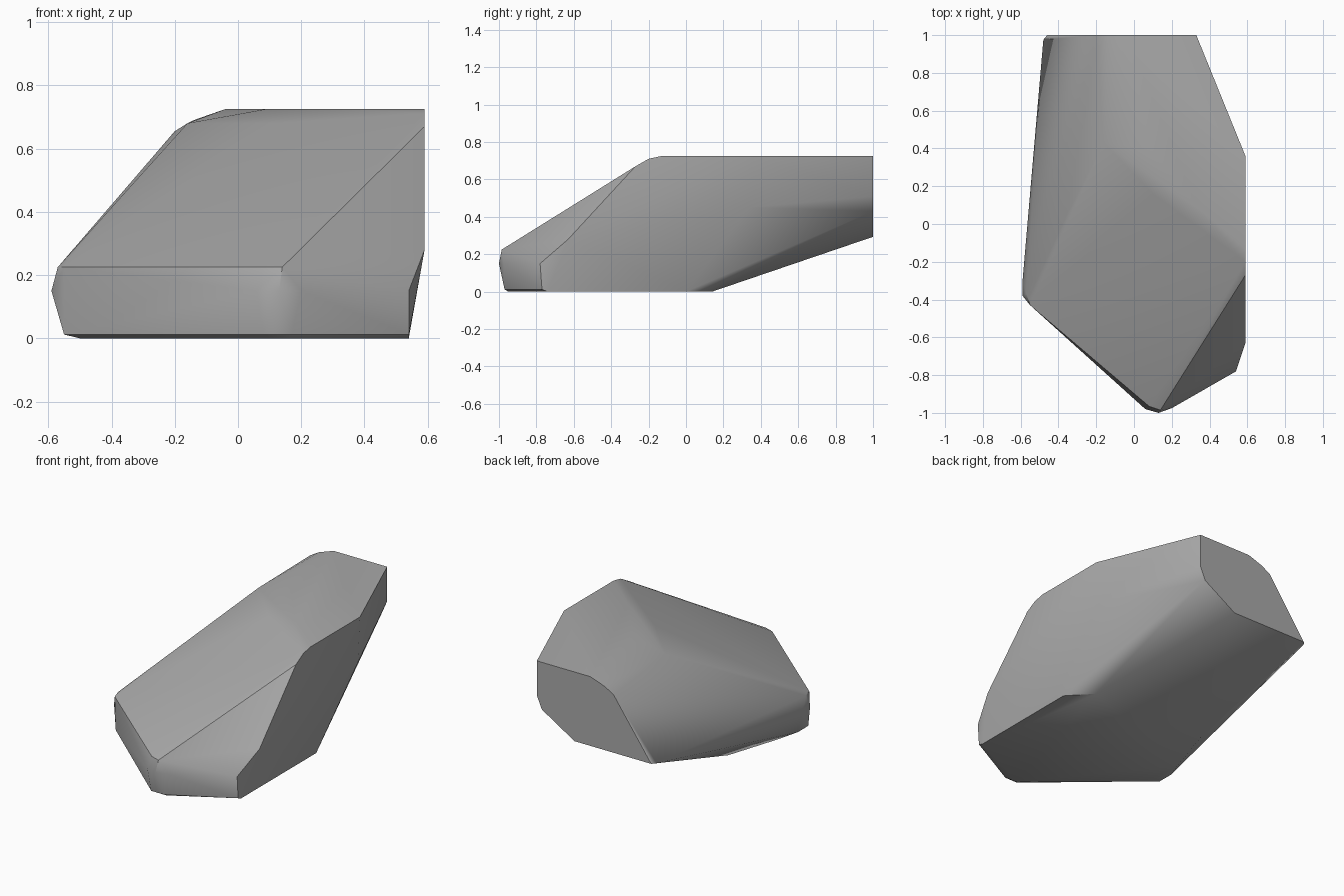
import bpy
import bmesh
import math

# Remove the default object
default_cube = bpy.data.objects.get("Cube")
if default_cube:
    bpy.data.objects.remove(default_cube, do_unlink=True)


def make_material(name, color):
    material = bpy.data.materials.new(name)
    material.diffuse_color = color
    material.use_nodes = True
    for node in material.node_tree.nodes:
        if node.type == "BSDF_PRINCIPLED":
            node.inputs["Base Color"].default_value = color
    return material


def level(height, outline):
    """Corner points of a horizontal outline."""
    return [(x, y, height) for x, y in outline]


def wall_x(offset, outline):
    """Corner points of an outline in a plane facing sideways."""
    return [(offset, y, z) for y, z in outline]


def wall_y(offset, outline):
    """Corner points of an outline in a plane facing forward or back."""
    return [(x, offset, z) for x, z in outline]


def make_boulder(name, points, material):
    """Wrap a convex skin round the points, merging flat areas."""
    bm = bmesh.new()
    for point in points:
        bm.verts.new(point)
    hull = bmesh.ops.convex_hull(bm, input=bm.verts)
    loose = [v for v in bm.verts if not v.link_faces]
    bmesh.ops.delete(bm, geom=loose, context="VERTS")
    bmesh.ops.dissolve_limit(bm, angle_limit=math.radians(1),
                             verts=bm.verts, edges=bm.edges)
    bmesh.ops.recalc_face_normals(bm, faces=bm.faces)
    mesh = bpy.data.meshes.new(name)
    bm.to_mesh(mesh)
    bm.free()
    mesh.materials.append(material)
    boulder = bpy.data.objects.new(name, mesh)
    bpy.context.collection.objects.link(boulder)
    return boulder


# Flat underside and the small chamfer round it
underside = level(0, [(-.39, .14), (.41, .14), (.54, 0), (.54, -.74),
                      (.17, -.95), (.1, -.95), (-.5, -.4), (-.5, -.2)])
chamfer = level(.012, [(.08, -.97), (.17, -.97), (.54, -.77),
                       (-.55, -.42), (-.55, -.32)])

# Widest line of the blunt front, and the shoulder above it
belt = level(.15, [(.06, -.98), (.13, -1), (.2, -.975), (.54, -.78),
                   (-.59, -.38), (-.59, -.3)])
shoulder = level(.225, [(.08, -.965), (.14, -.985), (-.55, -.43), (-.57, -.37)])

# Cleft side, broken back and level top
side = wall_x(.59, [(-.63, .28), (-.27, .67), (-.2, .71), (.34, .45)])
back = wall_y(1, [(.33, .51), (.295, .43), (.07, .293), (-.46, .293),
                  (-.2, .655), (-.14, .69)])
back_chamfer = wall_y(.975, [(-.48, .293)])
top = level(.725, [(-.04, 1), (.33, 1), (.59, .36), (.59, -.13),
                   (.34, .08), (.09, .4)])

# Worn ridge between the top and the long slope
ridge = level(.68, [(-.16, .43), (.1, .16)])

stone_grey = make_material("stone_grey", (.4, .4, .4, 1))
boulder = make_boulder(
    "boulder",
    underside + chamfer + belt + shoulder + side + back + back_chamfer + top + ridge,
    stone_grey)

# Soft shading over the worn edges, crisp at the breaks
bpy.ops.object.select_all(action="DESELECT")
boulder.select_set(True)
bpy.context.view_layer.objects.active = boulder
bpy.ops.object.shade_smooth_by_angle(angle=math.radians(35))
